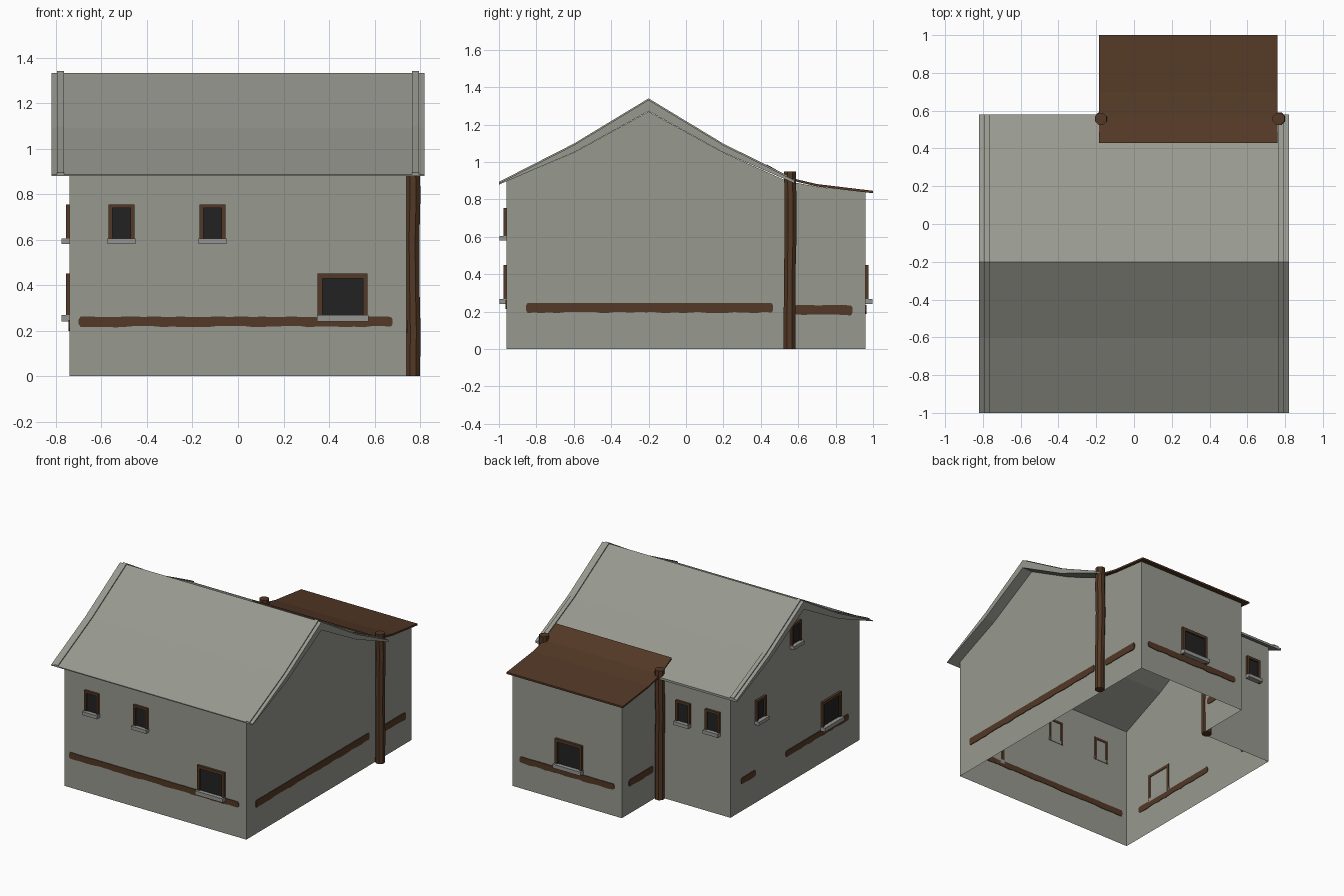
import bpy, bmesh, math, random
from mathutils import Matrix, Vector

if "Cube" in bpy.data.objects:
    bpy.data.objects.remove(bpy.data.objects["Cube"])

random.seed(4)


def material(name, rgb):
    m = bpy.data.materials.new(name)
    m.diffuse_color = (*rgb, 1)
    m.use_nodes = True
    m.node_tree.nodes["Principled BSDF"].inputs["Base Color"].default_value = m.diffuse_color
    return m


PLASTER = material("grey plaster", (0.31, 0.315, 0.275))
WOOD = material("brown wood", (0.085, 0.040, 0.019))
GLASS = material("dark glass", (0.016, 0.016, 0.016))
STONE = material("sill stone", (0.30, 0.30, 0.29))


def finish(name, bm, mats, recalc=True):
    if recalc:
        bmesh.ops.recalc_face_normals(bm, faces=bm.faces)
    me = bpy.data.meshes.new(name)
    bm.to_mesh(me)
    bm.free()
    for m in mats:
        me.materials.append(m)
    ob = bpy.data.objects.new(name, me)
    bpy.context.collection.objects.link(ob)
    return ob


def prism(bm, outline, offset):
    """Extrude a closed outline of 3D points by an offset vector."""
    f = bm.faces.new([bm.verts.new(p) for p in outline])
    ext = bmesh.ops.extrude_face_region(bm, geom=[f], use_keep_orig=True)
    vs = [g for g in ext["geom"] if isinstance(g, bmesh.types.BMVert)]
    bmesh.ops.translate(bm, verts=vs, vec=offset)


def slab(name, top, bottom, x0, x1, mat):
    """Roof sheet: side profile between two (y, z) lines, extruded in x."""
    bm = bmesh.new()
    prism(bm, [(x0, y, z) for y, z in top + bottom[::-1]], (x1 - x0, 0, 0))
    return finish(name, bm, [mat])


def lifted(line, dz):
    return [(y, z + dz) for y, z in line]


# walls: open-bottomed L-shaped shell with gabled ends
W, FRONT, BACK = 0.74, -0.96, 0.54
EXT_L, EXT_B = -0.15, 0.96
gable = [(FRONT, 0.897), (-0.6, 1.05), (-0.2, 1.27), (0.2, 1.05), (BACK, 0.898)]
lean = [(BACK, 0.898), (0.70, 0.868), (EXT_B, 0.838)]
bm = bmesh.new()


def sheet(points):
    bm.faces.new([bm.verts.new(p) for p in points])


def side(x, line):
    sheet([(x, line[0][0], 0)] + [(x, y, z) for y, z in line] + [(x, line[-1][0], 0)])


def cross_wall(y, x0, x1, top):
    sheet([(x0, y, 0), (x1, y, 0), (x1, y, top), (x0, y, top)])


side(-W, gable[::-1])
side(W, gable)
side(W, lean)
side(EXT_L, lean[::-1])
cross_wall(FRONT, -W, W, 0.897)
cross_wall(BACK, EXT_L, -W, 0.898)
cross_wall(EXT_B, W, EXT_L, 0.838)
bmesh.ops.remove_doubles(bm, verts=bm.verts, dist=1e-4)
bmesh.ops.reverse_faces(bm, faces=[f for f in bm.faces if f.normal.dot(
    {0: Vector((1 if f.calc_center_median().x > 0 else -1, 0, 0)),
     1: Vector((0, 1 if f.calc_center_median().y > 0 else -1, 0))}[
        0 if abs(f.normal.x) > 0.5 else 1]) < 0])
finish("house_walls", bm, [PLASTER], recalc=False)

# main roof and its raised verge strips
roof_top = [(-1.0, 0.886), (-0.6, 1.09), (-0.2, 1.332), (0.2, 1.09), (0.58, 0.902)]
roof_low = [(-1.0, 0.879), (-0.6, 1.051), (-0.2, 1.272), (0.2, 1.051), (0.58, 0.886)]
slab("main_roof", roof_top, roof_low, -0.82, 0.82, PLASTER)
for s in (-1, 1):
    slab("verge_strip", lifted(roof_top, 0.008), lifted(roof_top, -0.004),
         s * 0.78 - 0.015, s * 0.78 + 0.015, PLASTER)

# extension roof
ext_top = [(0.43, 0.988), (0.56, 0.915), (0.70, 0.882), (1.0, 0.846)]
slab("extension_roof", ext_top, lifted(ext_top, -0.013), -0.185, 0.76, WOOD)


# wall frames of reference: u runs along the wall, d points outwards
def wall_matrix(facing):
    angle, dist = {"front": (0, -FRONT), "right": (90, W), "left": (-90, W),
                   "back": (180, BACK), "ext_back": (180, EXT_B),
                   "ext_left": (-90, -EXT_L)}[facing]
    return Matrix.Rotation(math.radians(angle), 4, "Z") @ Matrix.Translation((0, -dist, 0))


def to_u(facing, c):
    """World coordinate along a wall -> local u."""
    return -c if facing in ("left", "back", "ext_back", "ext_left") else c


def box(bm, u, w, d0, d1, z0, z1, mat):
    r = bmesh.ops.create_cube(bm, size=1)
    for v in r["verts"]:
        v.co = (u + v.co.x * w, -(d0 + d1) / 2 + v.co.y * (d1 - d0),
                (z0 + z1) / 2 + v.co.z * (z1 - z0))
    for f in {f for v in r["verts"] for f in v.link_faces}:
        f.material_index = mat


def window(facing, c, z, w, h, bar, sill):
    bm = bmesh.new()
    u = to_u(facing, c)
    for s in (-1, 1):                                   # jambs
        box(bm, u + s * (w - bar) / 2, bar, -0.004, 0.017, z, z + h, 0)
    box(bm, u, w - 2 * bar, -0.004, 0.017, z + h - bar, z + h, 0)     # head
    box(bm, u, w - 2 * bar, 0.001, 0.007, z + sill, z + h - bar, 1)   # pane
    box(bm, u, w + 0.006, -0.004, 0.036, z, z + sill, 2)              # sill
    bm.transform(wall_matrix(facing))
    finish("window_" + facing, bm, [WOOD, GLASS, STONE])


for facing, c, z in (("front", -0.512, 0.58), ("front", -0.112, 0.58),
                     ("left", 0.20, 0.58), ("left", -0.21, 0.98),
                     ("back", -0.36, 0.58), ("back", -0.60, 0.58)):
    window(facing, c, z, 0.115, 0.175, 0.017, 0.025)
for facing, c in (("front", 0.46), ("left", -0.62), ("ext_back", 0.275)):
    window(facing, c, 0.24, 0.22, 0.21, 0.021, 0.028)


# rough wooden bands along the walls, uneven along the lower edge
def band(facing, a, b, z0, z1):
    u0, u1 = sorted((to_u(facing, a), to_u(facing, b)))
    n = max(4, int((u1 - u0) / 0.04))
    e = 0.008
    us = [u0 + e + (u1 - u0 - 2 * e) * i / n for i in range(n + 1)]
    low = [(u, 0.004, z0 + random.uniform(-0.003, 0.004)) for u in us]
    top = [(u, 0.004, z1 + random.uniform(-0.001, 0.001)) for u in us[::-1]]
    ends = [(u1, 0.004, z0 + 0.012), (u1, 0.004, z1 - 0.012)]
    starts = [(u0, 0.004, z1 - 0.012), (u0, 0.004, z0 + 0.012)]
    bm = bmesh.new()
    prism(bm, low + ends + top + starts, (0, -0.009, 0))
    bm.transform(wall_matrix(facing))
    finish("band_" + facing, bm, [WOOD])


band("front", -0.70, 0.68, 0.217, 0.261)
band("right", -0.855, 0.465, 0.195, 0.246)
band("right", 0.58, 0.89, 0.182, 0.234)
band("left", -0.83, -0.10, 0.20, 0.245)
band("left", 0.25, 0.42, 0.20, 0.245)
band("ext_back", -0.09, 0.68, 0.19, 0.235)
band("ext_left", 0.60, 0.88, 0.20, 0.25)

# slightly crooked eight-sided corner posts
for x in (-0.175, 0.768):
    bm = bmesh.new()
    rings = []
    for i, z in enumerate((0, 0.2, 0.4, 0.6, 0.8, 0.95)):
        ox, oy = (random.uniform(-0.003, 0.003) for _ in range(2))
        r = 0.034 + random.uniform(-0.001, 0.001)
        rings.append([bm.verts.new((x + ox + r * math.cos(a), 0.556 + oy + r * math.sin(a), z))
                      for a in (math.pi / 8 + k * math.pi / 4 for k in range(8))])
    for lo, hi in zip(rings, rings[1:]):
        for k in range(8):
            bm.faces.new((lo[k], lo[(k + 1) % 8], hi[(k + 1) % 8], hi[k]))
    bm.faces.new(rings[0])
    bm.faces.new(rings[-1])
    finish("corner_post", bm, [WOOD])
